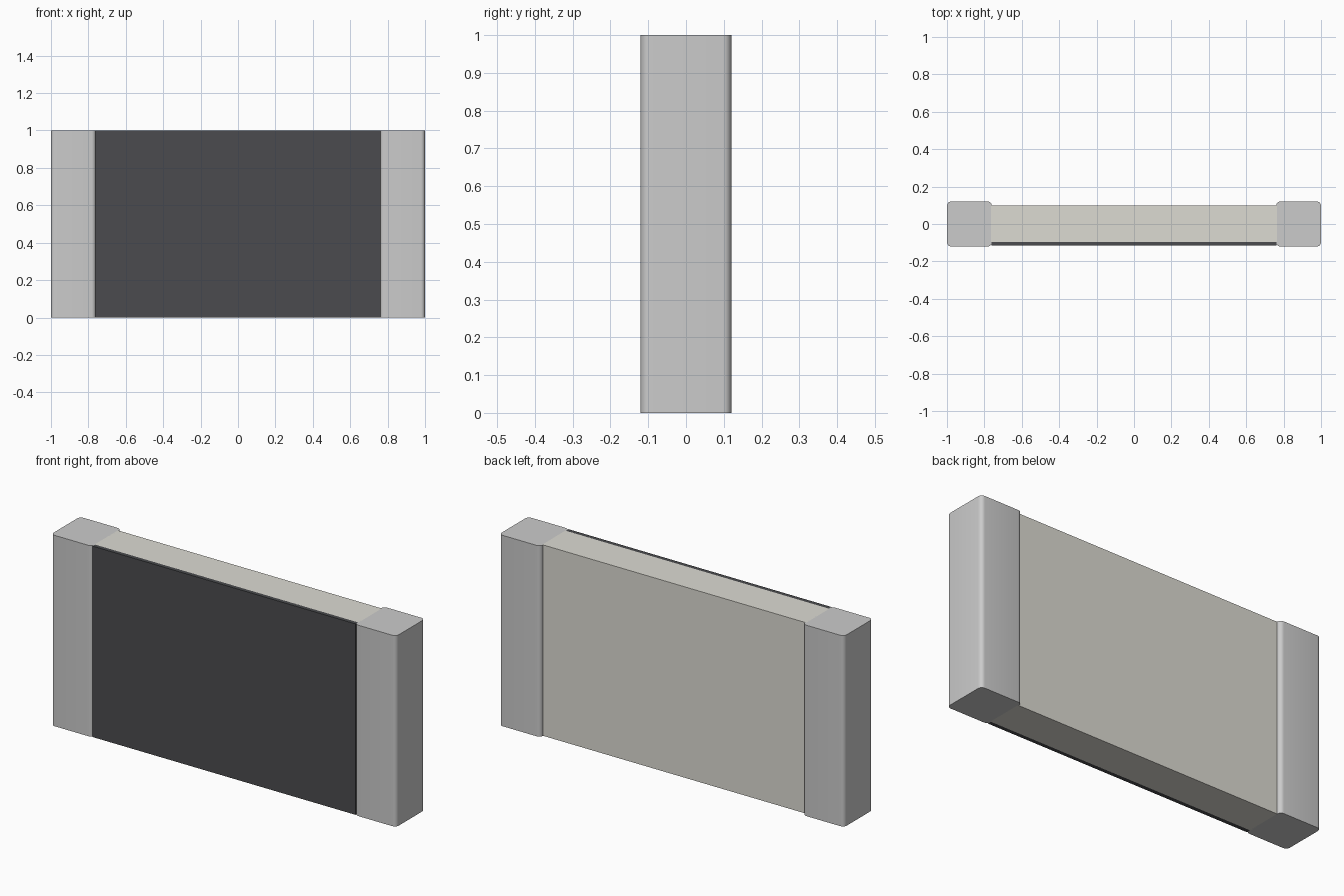
import bpy, bmesh
from math import sin, cos, pi, radians

if "Cube" in bpy.data.objects:
    bpy.data.objects.remove(bpy.data.objects["Cube"])


def material(name, rgb):
    m = bpy.data.materials.new(name)
    m.diffuse_color = (*rgb, 1)
    m.use_nodes = True
    m.node_tree.nodes["Principled BSDF"].inputs["Base Color"].default_value = m.diffuse_color
    return m


def prism(name, outline, mat=None):
    """Extrude an anticlockwise xy outline from z = 0 to z = 1."""
    bm = bmesh.new()
    face = bm.faces.new([bm.verts.new((x, y, 0)) for x, y in outline])
    ext = bmesh.ops.extrude_face_region(bm, geom=[face])
    top = [g for g in ext["geom"] if isinstance(g, bmesh.types.BMVert)]
    bmesh.ops.translate(bm, verts=top, vec=(0, 0, 1))
    bmesh.ops.recalc_face_normals(bm, faces=bm.faces)
    mesh = bpy.data.meshes.new(name)
    bm.to_mesh(mesh)
    bm.free()
    if mat:
        mesh.materials.append(mat)
    ob = bpy.data.objects.new(name, mesh)
    bpy.context.collection.objects.link(ob)
    return ob


def rect(x0, x1, y0, y1):
    return [(x0, y0), (x1, y0), (x1, y1), (x0, y1)]


def rounded_rect(x0, x1, y0, y1, r, steps=6):
    centres = [(x1 - r, y1 - r), (x0 + r, y1 - r), (x0 + r, y0 + r), (x1 - r, y0 + r)]
    return [(cx + r * cos((q + i / steps) * pi / 2), cy + r * sin((q + i / steps) * pi / 2))
            for q, (cx, cy) in enumerate(centres) for i in range(steps + 1)]


ceramic = material("ceramic", (0.72, 0.71, 0.65))
metal = material("metal", (0.66, 0.66, 0.64))
dark = material("dark_coating", (0.07, 0.071, 0.077))

# Ceramic plate between the end caps
prism("ceramic_body", rect(-0.765, 0.765, -0.095, 0.098), ceramic)

# Thin dark coating on the front face
prism("front_coating", rect(-0.762, 0.762, -0.116, -0.094), dark)

# Rounded metal end caps, left and right
for side, x0, x1 in (("left", -1, -0.76), ("right", 0.76, 1)):
    cap = prism(side + "_end_cap", rounded_rect(x0, x1, -0.12, 0.12, 0.022), metal)
    bpy.ops.object.select_all(action='DESELECT')
    cap.select_set(True)
    bpy.context.view_layer.objects.active = cap
    bpy.ops.object.shade_smooth_by_angle(angle=radians(30))
